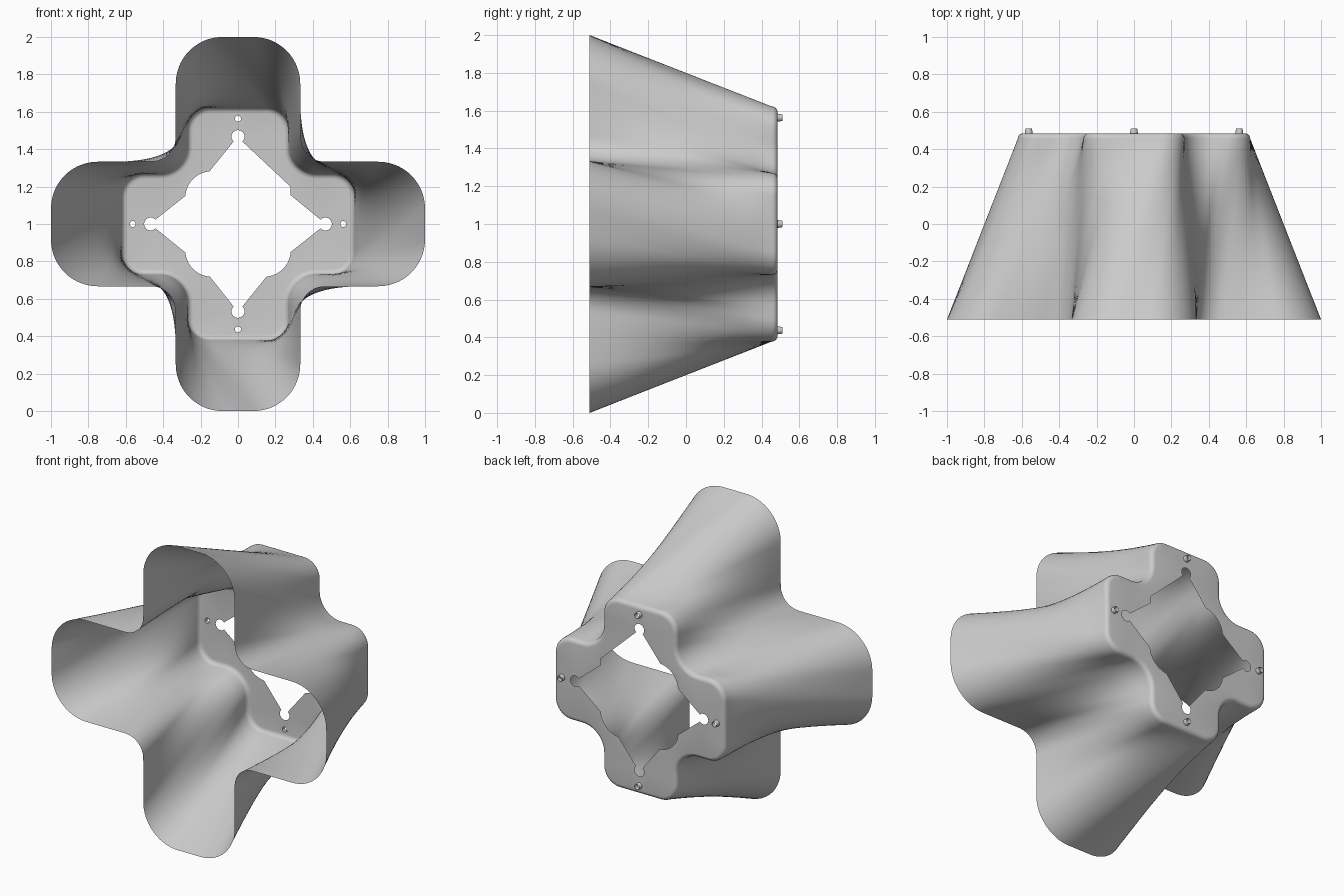
import bpy, bmesh
from math import sin, cos, pi, radians
from mathutils import Vector

if "Cube" in bpy.data.objects:
    bpy.data.objects.remove(bpy.data.objects["Cube"])

COUNT = 72      # points per quarter outline
LEVELS = 12     # rings along the flared wall
TWIST = 0.2     # rim leads the mouth by this part of a quarter turn of outline


def arc(cx, cz, r, a0, a1, n=24):
    pts = []
    for i in range(n + 1):
        a = radians(a0 + (a1 - a0) * i / n)
        pts.append(Vector((cx + r * cos(a), cz + r * sin(a))))
    return pts


def turn(p, k):
    for _ in range(k):
        p = Vector((p.y, -p.x))
    return p


def cross(w, e, convex, concave, shift=0.0):
    # rounded cross (half arm width w, reach e), evenly spaced along its length
    q = [Vector((0, e))]
    q += arc(w - convex, e - convex, convex, 90, 0)
    q += arc(w + concave, w + concave, concave, 180, 270)
    q += arc(e - convex, w - convex, convex, 90, 0)
    q.append(Vector((e, 0)))
    lens = [0.0]
    for a, b in zip(q, q[1:]):
        lens.append(lens[-1] + (b - a).length)
    out = []
    for i in range(4 * COUNT):
        u = i / COUNT + shift
        k = int(u)
        s = (u - k) * lens[-1]
        j = 0
        while j < len(q) - 2 and lens[j + 1] < s:
            j += 1
        p = q[j].lerp(q[j + 1], (s - lens[j]) / max(lens[j + 1] - lens[j], 1e-9))
        out.append(turn(p, k))
    return out


def ring(bm, pts, y):
    return [bm.verts.new((p.x, y, p.y + 1)) for p in pts]


def loop_edges(bm, vs):
    return [bm.edges.new((vs[i - 1], vs[i])) for i in range(len(vs))]


def bridge(bm, a, b):
    for i in range(len(a)):
        bm.faces.new((a[i - 1], a[i], b[i], b[i - 1]))


def edges_of(bm, vs):
    return [bm.edges.get((vs[i - 1], vs[i])) for i in range(len(vs))]


bm = bmesh.new()

# flared wall, lofted with a slight twist that makes the soft folds
big = cross(0.333, 1.0, 0.25, 0.13)
small = cross(0.27, 0.622, 0.12, 0.15, TWIST)
rings = []
for k in range(LEVELS + 1):
    t = k / LEVELS
    rings.append(ring(bm, [a.lerp(b, t) for a, b in zip(big, small)],
                      -0.51 + 0.965 * t))

# rounded rim between wall and end plate
R = 0.03
for k in range(1, 6):
    a = k / 5 * pi / 2
    d = R * (1 - cos(a))
    rings.append(ring(bm, cross(0.27 - d, 0.622 - d, 0.12 - d, 0.15 + d, TWIST),
                      0.455 + R * sin(a)))
for a, b in zip(rings, rings[1:]):
    bridge(bm, a, b)
fill = edges_of(bm, rings[-1])

# keyed diamond opening in the plate
tip = arc(0, 0.467, 0.035, 228, -48, 16)
notch = arc(0.14, 0.14, 0.142, 86, 5, 10)
hole = []
for k in range(4):
    q = tip + ([Vector((0.28, 0.20)), Vector((0.28, 0.155))] if k == 0 else notch)
    hole += [turn(p, k) for p in q]
fill += loop_edges(bm, ring(bm, hole, 0.485))

# bores under the pins
PINS = [(0, 0.563), (0.563, 0), (0, -0.563), (-0.563, 0)]
for x, z in PINS:
    fill += loop_edges(bm, ring(bm, arc(x, z, 0.016, 0, 345, 23), 0.485))
bmesh.ops.triangle_fill(bm, use_beauty=True, use_dissolve=False, edges=fill,
                        normal=(0, 1, 0))
bmesh.ops.recalc_face_normals(bm, faces=bm.faces)
plate = max(bm.faces, key=lambda f: f.calc_center_median().y)
if plate.normal.y < 0:
    bmesh.ops.reverse_faces(bm, faces=bm.faces)


def finish(bm, name, angle):
    me = bpy.data.meshes.new(name)
    bm.to_mesh(me)
    bm.free()
    ob = bpy.data.objects.new(name, me)
    bpy.context.collection.objects.link(ob)
    bpy.ops.object.select_all(action='DESELECT')
    ob.select_set(True)
    bpy.context.view_layer.objects.active = ob
    bpy.ops.object.shade_smooth_by_angle(angle=radians(angle))


finish(bm, "flared_shroud", 40)

# small hollow tapered pins on the plate
for i, (x, z) in enumerate(PINS):
    bm = bmesh.new()
    prof = [(0.021, 0.484), (0.018, 0.507), (0.017, 0.51), (0.016, 0.507), (0.016, 0.484)]
    rs = [ring(bm, arc(x, z, r, 0, 345, 23), y) for r, y in prof]
    for a, b in zip(rs, rs[1:]):
        bridge(bm, a, b)
    bridge(bm, rs[-1], rs[0])
    bmesh.ops.recalc_face_normals(bm, faces=bm.faces)
    finish(bm, f"plate_pin_{i + 1}", 40)
